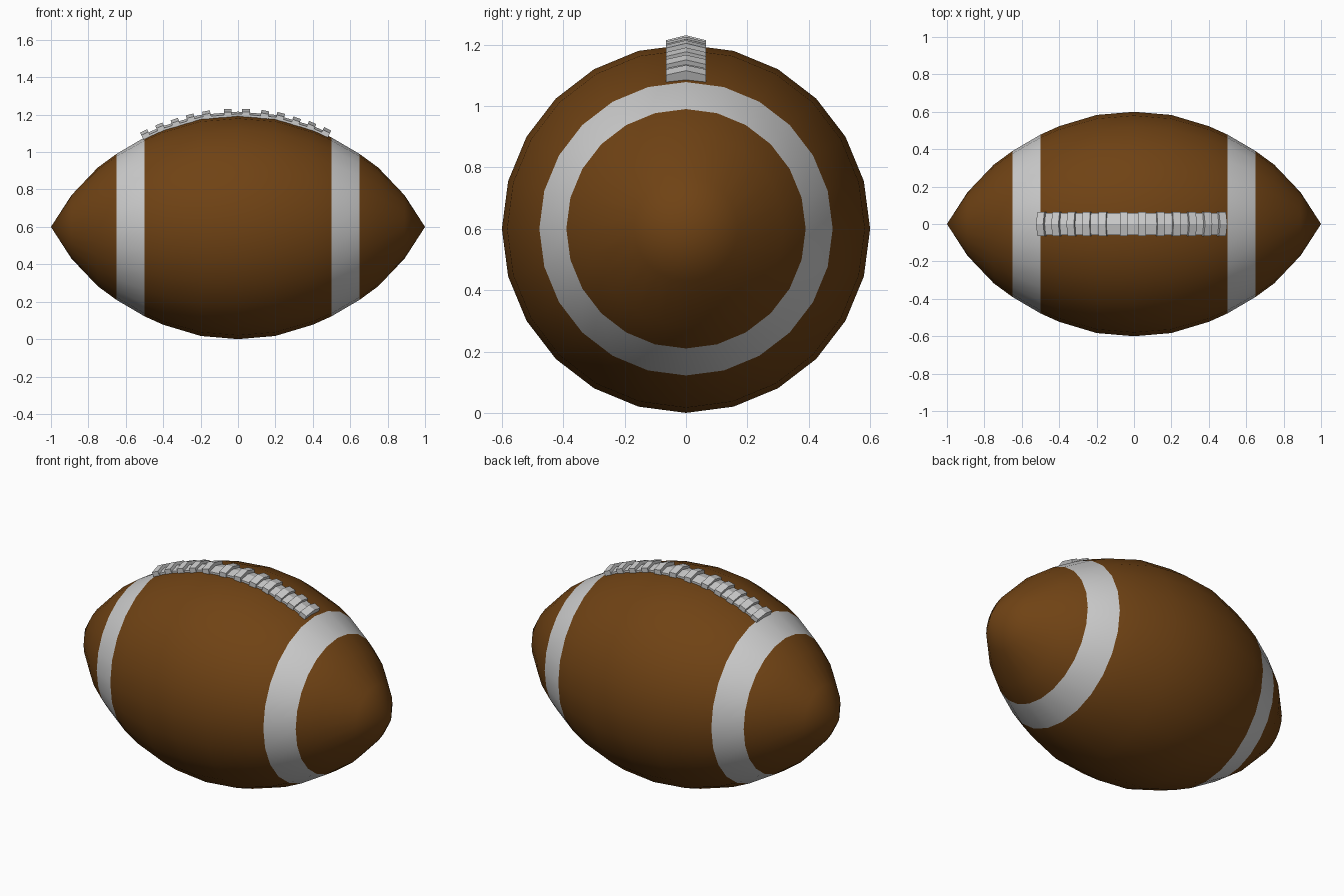
import bpy, bmesh, math

if "Cube" in bpy.data.objects:
    bpy.data.objects.remove(bpy.data.objects["Cube"])

SEGS = 24
CZ = 0.6
HALF = [(0.0, 0.6), (0.2, 0.583), (0.4, 0.523), (0.5, 0.478),
        (0.65, 0.39), (0.75, 0.317), (0.89, 0.17)]
PROFILE = [(-x, r) for x, r in HALF[:0:-1]] + HALF


def material(name, rgb):
    m = bpy.data.materials.new(name)
    m.diffuse_color = (*rgb, 1)
    m.use_nodes = True
    m.node_tree.nodes["Principled BSDF"].inputs["Base Color"].default_value = m.diffuse_color
    return m


def finish(name, bm, mats=()):
    bmesh.ops.recalc_face_normals(bm, faces=bm.faces)
    me = bpy.data.meshes.new(name)
    bm.to_mesh(me)
    bm.free()
    for m in mats:
        me.materials.append(m)
    ob = bpy.data.objects.new(name, me)
    bpy.context.collection.objects.link(ob)
    return ob


def surface(x):
    """Height of the top ridge and its slope angle at x."""
    for (x0, r0), (x1, r1) in zip(PROFILE, PROFILE[1:]):
        if x0 <= x <= x1:
            r = r0 + (r1 - r0) * (x - x0) / (x1 - x0)
            break
    e = 0.1
    near = [(p, q) for p, q in PROFILE if abs(p - x) < e + 0.2]
    slope = (near[-1][1] - near[0][1]) / (near[-1][0] - near[0][0])
    return CZ + r, math.atan(slope)


def chevron_sweep(bm, stations, half_w, top, bottom, drop):
    """Sweep a roof-shaped section through (x, z, angle) stations."""
    section = [(-half_w, top - drop), (0, top), (half_w, top - drop),
               (half_w, bottom - drop), (0, bottom), (-half_w, bottom - drop)]
    rings = [[bm.verts.new((x - math.sin(a) * h, y, z + math.cos(a) * h))
              for y, h in section] for x, z, a in stations]
    for r0, r1 in zip(rings, rings[1:]):
        for i in range(6):
            j = (i + 1) % 6
            bm.faces.new((r0[i], r0[j], r1[j], r1[i]))
    for r in (rings[0], rings[-1]):
        bm.faces.new((r[0], r[1], r[4], r[5]))
        bm.faces.new((r[1], r[2], r[3], r[4]))


# Ball: lathed profile, with two pale bands
bm = bmesh.new()
rings = []
for x, r in PROFILE:
    rings.append([bm.verts.new((x, r * math.sin(2 * math.pi * i / SEGS),
                                CZ + r * math.cos(2 * math.pi * i / SEGS)))
                  for i in range(SEGS)])
tips = [bm.verts.new((s, 0, CZ)) for s in (-1, 1)]
for k in range(len(rings) - 1):
    mid = abs(PROFILE[k][0] + PROFILE[k + 1][0]) / 2
    for i in range(SEGS):
        j = (i + 1) % SEGS
        f = bm.faces.new((rings[k][i], rings[k][j], rings[k + 1][j], rings[k + 1][i]))
        f.material_index = 1 if 0.5 < mid < 0.65 else 0
for tip, ring in zip(tips, (rings[0], rings[-1])):
    for i in range(SEGS):
        bm.faces.new((tip, ring[i], ring[(i + 1) % SEGS]))
for f in bm.faces:
    f.smooth = True
finish("ball", bm, [material("brown_leather", (0.16, 0.055, 0.007)),
                    material("band_white", (0.8, 0.8, 0.8))])

# Lace strip running along the top
bm = bmesh.new()
xs = [-0.49, -0.4, -0.3, -0.2, -0.1, 0, 0.1, 0.2, 0.3, 0.4, 0.48]
chevron_sweep(bm, [(x, *surface(x)) for x in xs], 0.058, 0.016, -0.015, 0.012)
finish("lace_strip", bm)

# Cross laces, tilted to follow the ball
bm = bmesh.new()
for x in (-0.49, -0.41, -0.33, -0.25, -0.165, -0.055,
          0.042, 0.14, 0.223, 0.305, 0.386, 0.465):
    z, a = surface(x)
    w = 0.021
    ends = [(x + s * w * math.cos(a), z + s * w * math.sin(a), a) for s in (-1, 1)]
    chevron_sweep(bm, ends, 0.065, 0.034, -0.005, 0.016)
finish("cross_laces", bm)
